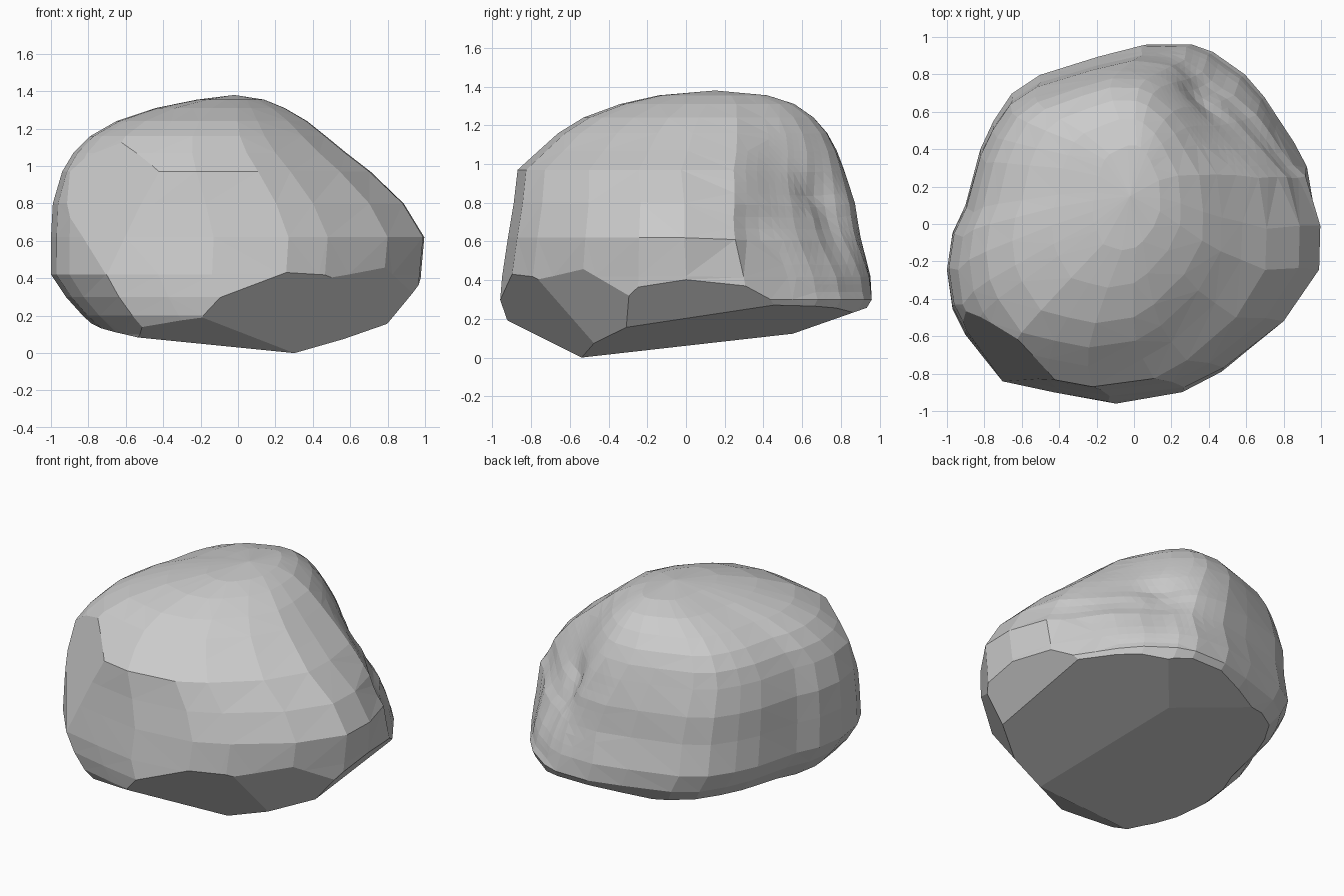
import bpy, bmesh, math
from mathutils import Vector

if "Cube" in bpy.data.objects:
    bpy.data.objects.remove(bpy.data.objects["Cube"])

# Plan outline of the boulder, counter-clockwise from the right
PLAN = [(1, 0), (.96, .32), (.8, .55), (.71, .68), (.6, .8), (.42, .92), (.3, .96),
        (.05, .96), (-.18, .9), (-.5, .8), (-.65, .7), (-.75, .55), (-.82, .4),
        (-.9, .1), (-.97, -.05), (-1, -.25), (-.97, -.46), (-.9, -.6), (-.7, -.85),
        (-.42, -.91), (-.13, -.96), (.27, -.91), (.48, -.8), (.8, -.54), (.99, -.25)]

# Height, then left, right, front and back limits of the outline
LEVELS = [(-.1, -.6, .75, -.8, .7), (.1, -.72, .88, -.9, .82), (.2, -.83, .94, -.95, .9),
          (.3, -.92, .97, -.96, .96), (.42, -1, .98, -.95, .955), (.62, -1, 1, -.92, .91),
          (.8, -.99, .89, -.89, .88), (.97, -.94, .71, -.87, .82), (1.07, -.88, .58, -.76, .78),
          (1.16, -.79, .47, -.66, .73), (1.24, -.65, .37, -.53, .66), (1.31, -.44, .25, -.34, .56),
          (1.355, -.22, .14, -.14, .42)]

# Underside facets: keep everything above z = a*x + b*y + c
FACETS = [(.597, -1.27, -.865), (1.355, -1.43, -1.366), (.25, .14, 0), (1.2, .1, -.77),
          (-.12, .1, .09), (0, .35, -.07), (0, -.5, -.27)]

bm = bmesh.new()

# Loft the outline through the levels
rings = []
for z, x0, x1, y0, y1 in LEVELS:
    rings.append([bm.verts.new((x0 + (x1 - x0) * (x + 1) / 2,
                                y0 + (y1 - y0) * (y + .96) / 1.92, z)) for x, y in PLAN])
n = len(PLAN)
for low, high in zip(rings, rings[1:]):
    for i in range(n):
        j = (i + 1) % n
        bm.faces.new((low[i], low[j], high[j], high[i]))
top = bm.verts.new((-.02, .15, 1.38))
for i in range(n):
    bm.faces.new((rings[-1][i], rings[-1][(i + 1) % n], top))
bm.faces.new(rings[0][::-1])

# Finer mesh around the hollow at the back right
pit = Vector((.5, .74, .8))
edges = {e for f in bm.faces if (f.calc_center_median() - pit).length < .5
         and f.calc_center_median().z > .3 for e in f.edges}
bmesh.ops.subdivide_edges(bm, edges=list(edges), cuts=2, use_grid_fill=True)

# Press in the hollow with a faint spiral groove, and flatten the flank beside it
inward = Vector((-.62, -.66, -.15)).normalized()
side = Vector((-.73, .68, 0))
flank = Vector((.88, .4, .66))
for v in bm.verts:
    d = v.co - pit
    r = d.length
    if v.co.z > .32:
        swirl = math.sin(math.atan2(d.z, d.dot(side)) + 14 * r)
        push = math.exp(-(r / .32) ** 2) * (.13 + .012 * swirl)
        push += .08 * math.exp(-((v.co - flank).length / .26) ** 2)
        v.co += inward * push


def slice_off(point, normal):
    """Cut away the side the normal points to and close the hole."""
    bmesh.ops.bisect_plane(bm, geom=bm.verts[:] + bm.edges[:] + bm.faces[:],
                           plane_co=point, plane_no=normal, clear_outer=True)
    bmesh.ops.holes_fill(bm, edges=[e for e in bm.edges if e.is_boundary], sides=0)


# Underside facets and the chamfered front left corner
for a, b, c in FACETS:
    slice_off((0, 0, c), (a, b, -1))
slice_off((-.31, -.92, .97), (-.284, -.368, .149))

bmesh.ops.triangulate(bm, faces=bm.faces[:])
bmesh.ops.recalc_face_normals(bm, faces=bm.faces[:])

mesh = bpy.data.meshes.new("boulder")
bm.to_mesh(mesh)
bm.free()
boulder = bpy.data.objects.new("boulder", mesh)
bpy.context.collection.objects.link(boulder)
